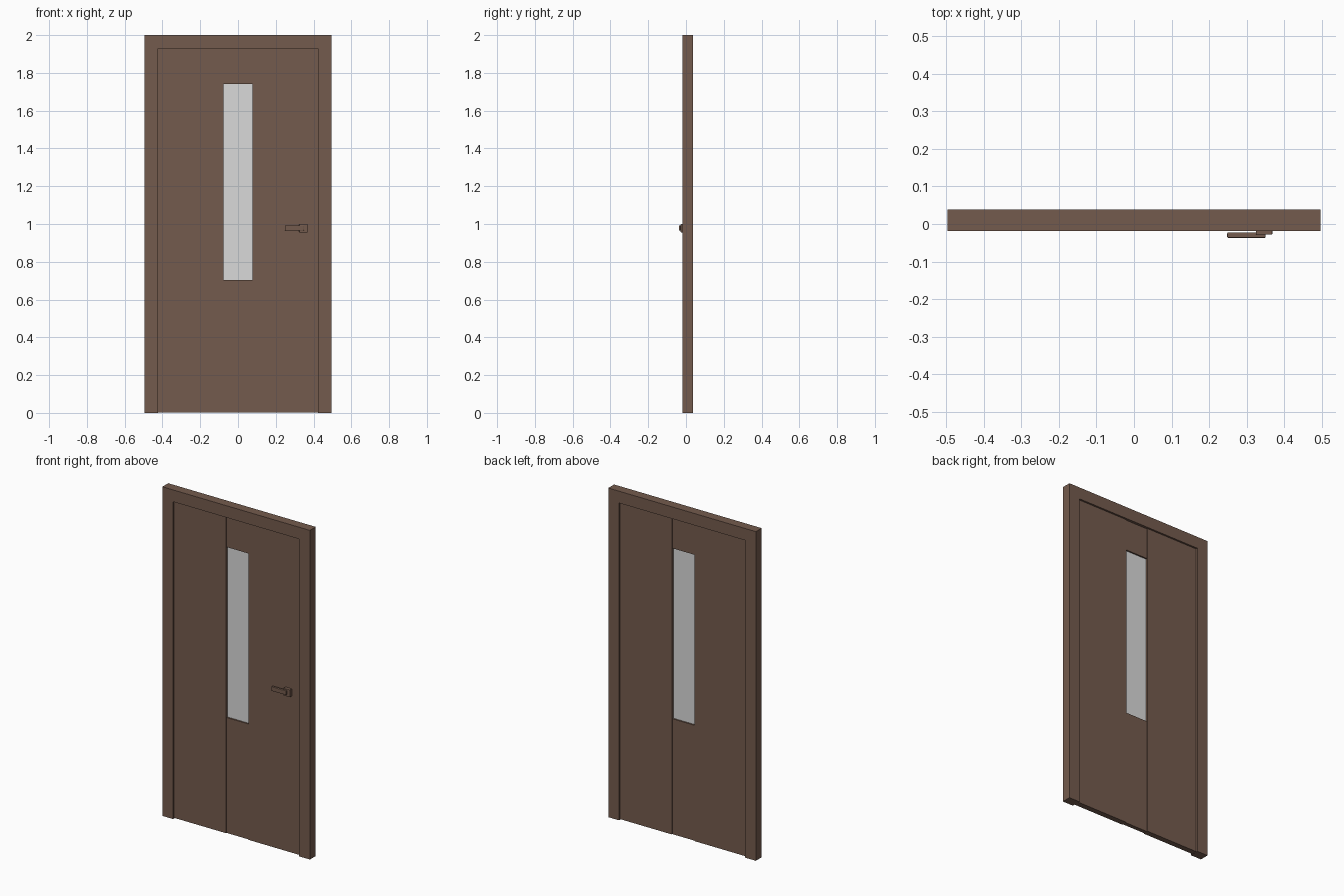
import bpy
import bmesh

if "Cube" in bpy.data.objects:
    bpy.data.objects.remove(bpy.data.objects["Cube"])


def material(name, rgb):
    m = bpy.data.materials.new(name)
    m.diffuse_color = (*rgb, 1)
    m.use_nodes = True
    m.node_tree.nodes["Principled BSDF"].inputs["Base Color"].default_value = m.diffuse_color
    return m


WOOD = material("brown wood", (0.175, 0.105, 0.075))
GLASS = material("pale glass", (0.70, 0.70, 0.70))


def finish(name, bm, mat):
    bmesh.ops.recalc_face_normals(bm, faces=bm.faces)
    mesh = bpy.data.meshes.new(name)
    bm.to_mesh(mesh)
    bm.free()
    mesh.materials.append(mat)
    ob = bpy.data.objects.new(name, mesh)
    bpy.context.collection.objects.link(ob)
    return ob


def box(name, x, y, z, mat=WOOD, bevel=0):
    """Box given by its (min, max) range on each axis."""
    bm = bmesh.new()
    bmesh.ops.create_cube(bm, size=1)
    for v in bm.verts:
        v.co = [r[0] if c < 0 else r[1] for c, r in zip(v.co, (x, y, z))]
    ob = finish(name, bm, mat)
    if bevel:
        mod = ob.modifiers.new("soft edges", 'BEVEL')
        mod.width = bevel
        mod.segments = 2
    return ob


def extrude_xz(name, outline, y, mat):
    """Prism with an outline in the front plane."""
    bm = bmesh.new()
    face = bm.faces.new([bm.verts.new((px, y[0], pz)) for px, pz in outline])
    new = bmesh.ops.extrude_face_region(bm, geom=[face])["geom"]
    for v in new:
        if isinstance(v, bmesh.types.BMVert):
            v.co.y = y[1]
    return finish(name, bm, mat)


# Door frame: two jambs and a head as one piece
W, IN, HEAD = 0.496, 0.424, 1.928
extrude_xz("door_frame",
           [(-W, 0), (-W, 2), (W, 2), (W, 0), (IN, 0), (IN, HEAD), (-IN, HEAD), (-IN, 0)],
           (-0.018, 0.038), WOOD)

# Leaf: wide side panels, a set-back centre strip and a glass pane
MID = 0.076
LEAF = (-0.007, 0.027)
STRIP = (-0.002, 0.022)
for side, x in (("left", (-IN, -MID)), ("right", (MID, IN))):
    box(side + "_panel", x, LEAF, (0.003, HEAD))
box("lower_centre_panel", (-MID, MID), STRIP, (0.003, 0.704))
box("upper_centre_panel", (-MID, MID), STRIP, (1.74, HEAD))
box("glass_pane", (-MID, MID), (0.007, 0.013), (0.704, 1.74), GLASS)

# Handle: backplate, neck and lever
box("handle_plate", (0.324, 0.368), (-0.028, -0.007), (0.955, 1.0), bevel=0.002)
box("handle_lever", (0.248, 0.35), (-0.037, -0.022), (0.966, 0.992), bevel=0.003)
